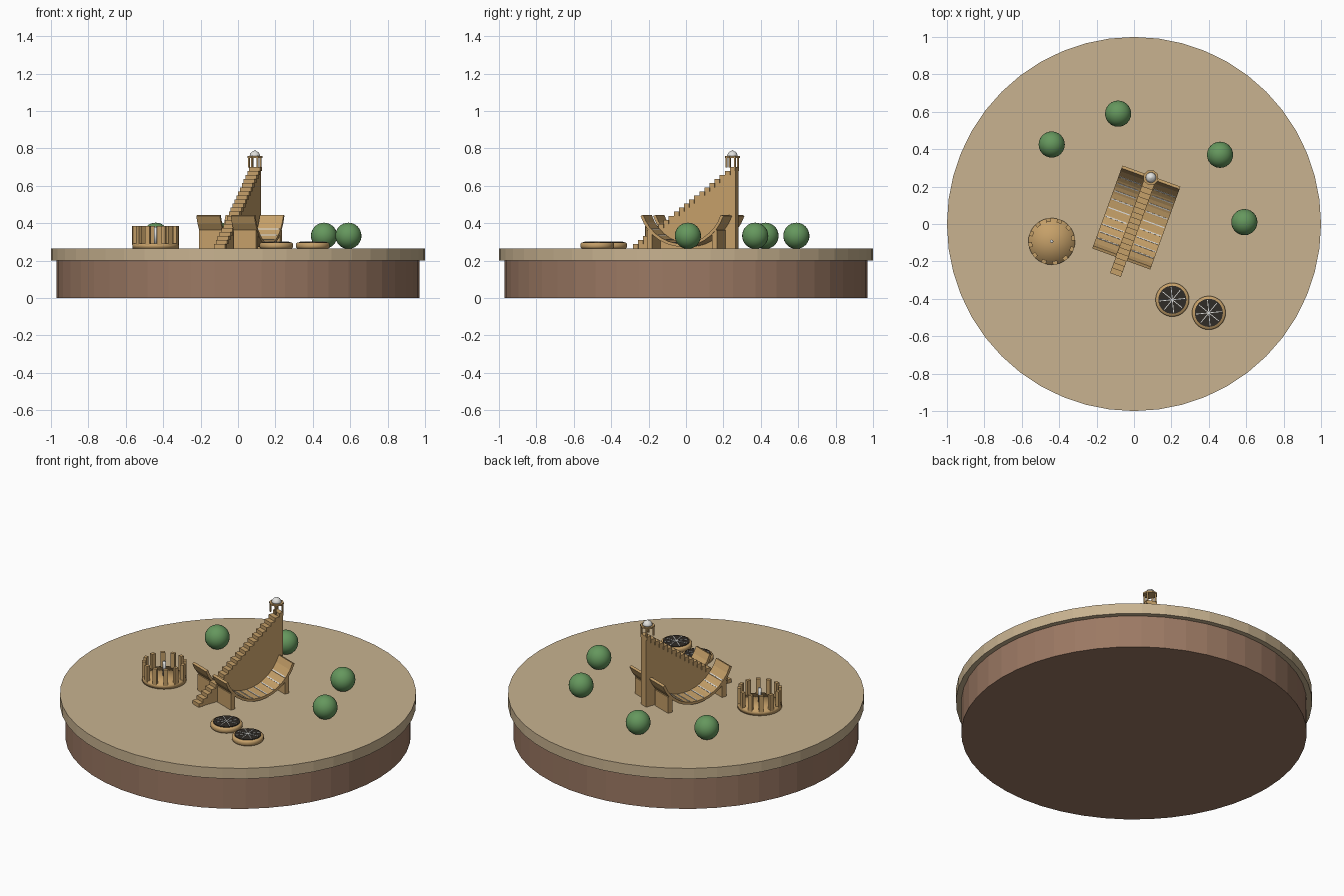
import bpy, bmesh
from math import sin, cos, pi, radians
from mathutils import Matrix, Vector

if "Cube" in bpy.data.objects:
    bpy.data.objects.remove(bpy.data.objects["Cube"], do_unlink=True)


def material(name, rgb):
    m = bpy.data.materials.new(name)
    m.use_nodes = True
    m.diffuse_color = (*rgb, 1)
    bsdf = next(n for n in m.node_tree.nodes if n.type == 'BSDF_PRINCIPLED')
    bsdf.inputs["Base Color"].default_value = (*rgb, 1)
    return m


SAND = material("pale sand", (0.58, 0.45, 0.28))
EARTH = material("brown earth", (0.33, 0.19, 0.125))
STONE = material("ochre stone", (0.56, 0.35, 0.14))
MARBLE = material("white marble", (0.74, 0.74, 0.72))
DARK = material("dark bowl", (0.03, 0.025, 0.02))
LEAF = material("leaf green", (0.13, 0.31, 0.11))
GROUND = 0.265


def finish(name, bm, mat, matrix=Matrix(), smooth=False):
    bmesh.ops.recalc_face_normals(bm, faces=bm.faces)
    for f in bm.faces:
        f.smooth = smooth
    mesh = bpy.data.meshes.new(name)
    bm.to_mesh(mesh)
    bm.free()
    mesh.materials.append(mat)
    ob = bpy.data.objects.new(name, mesh)
    bpy.context.collection.objects.link(ob)
    ob.matrix_world = matrix
    return ob


def box(bm, size, matrix):
    bmesh.ops.create_cube(bm, size=1, matrix=matrix @ Matrix.Diagonal((*size, 1)))


def lathe(bm, profile, sides):
    """Revolve (radius, height) points about z."""
    rings = [[bm.verts.new((r * cos(2 * pi * i / sides), r * sin(2 * pi * i / sides), z))
              for i in range(sides)] for r, z in profile]
    for a, b in zip(rings, rings[1:]):
        for i in range(sides):
            j = (i + 1) % sides
            bm.faces.new((a[i], a[j], b[j], b[i]))
    bmesh.ops.remove_doubles(bm, verts=bm.verts, dist=1e-5)


def prism(bm, points, x0, x1):
    """Extrude a (y, z) outline along x."""
    face = bm.faces.new([bm.verts.new((x0, y, z)) for y, z in points])
    new = bmesh.ops.extrude_face_region(bm, geom=[face])["geom"]
    bmesh.ops.translate(bm, vec=(x1 - x0, 0, 0),
                        verts=[v for v in new if isinstance(v, bmesh.types.BMVert)])


def drum(name, radius, z0, z1, mat, matrix=Matrix(), sides=48, smooth=False):
    bm = bmesh.new()
    lathe(bm, [(0, z0), (radius, z0), (radius, z1), (0, z1)], sides)
    return finish(name, bm, mat, matrix, smooth)


# Round ground plate
drum("earth_base", 0.97, 0, 0.2, EARTH)
drum("sand_plate", 1.0, 0.2, GROUND, SAND)

# Bushes
for i, (x, y) in enumerate([(-0.44, 0.425), (-0.085, 0.59), (0.46, 0.37), (0.59, 0.01)]):
    bm = bmesh.new()
    bmesh.ops.create_uvsphere(bm, u_segments=24, v_segments=16, radius=0.07)
    finish(f"bush_{i + 1}", bm, LEAF, Matrix.Translation((x, y, GROUND + 0.068)), True)

# Large sundial, turned on the plate
DIAL = Matrix.Rotation(radians(-20), 4, 'Z')
STEPS, START, END, TOP = 20, -0.29, 0.29, 0.70
run, rise = (END - START) / STEPS, (TOP - GROUND) / STEPS

# Stepped wall with wider treads
outline = [(START, GROUND)]
treads = bmesh.new()
for i in range(STEPS):
    y, z = START + i * run, GROUND + (i + 1) * rise
    outline += [(y, z), (y + run, z)]
    box(treads, (0.062, run, rise), Matrix.Translation((0, y + run / 2, z - rise / 2 + 0.001)))
outline.append((END, GROUND))
bm = bmesh.new()
prism(bm, outline, -0.025, 0.025)
finish("stair_wall", bm, STONE, DIAL)
finish("stair_treads", treads, STONE, DIAL)

# Curved scale wings, their end piers and marble marks
INNER, OUTER, CENTRE, REACH, SEGS = 0.235, 0.251, 0.525, 70, 14
angles = [radians(-REACH + 2 * REACH * i / SEGS) for i in range(SEGS + 1)]


def arc(radius, values):
    return [(radius * sin(a), CENTRE - radius * cos(a)) for a in values]


OFFSET = 0.037
for side, label in ((1, "left"), (-1, "right")):
    place = DIAL @ Matrix.Translation((0, OFFSET, 0))
    bm = bmesh.new()
    prism(bm, arc(OUTER, angles) + arc(INNER, angles[::-1]), side * 0.031, side * 0.165)
    finish(f"curved_wing_{label}", bm, STONE, place)
    piers, marks = bmesh.new(), bmesh.new()
    for end in (-1, 1):
        box(piers, (0.13, 0.03, 0.1),
            Matrix.Translation((side * 0.098, end * 0.185, GROUND + 0.05)))
    finish(f"wing_piers_{label}", piers, STONE, place)
    for i in range(-4, 5):
        a = radians(i * 12)
        y, z = arc(INNER, [a])[0]
        box(marks, (0.12, 0.006, 0.006),
            Matrix.Translation((side * 0.098, y, z)) @ Matrix.Rotation(a, 4, 'X'))
    finish(f"scale_marks_{label}", marks, MARBLE, place)

# Small domed pavilion on top of the stair
PAVILION = DIAL @ Matrix.Translation((0, 0.264, TOP))
bm = bmesh.new()
for x in (-0.024, 0.024):
    for y in (-0.024, 0.024):
        box(bm, (0.009, 0.009, 0.054), Matrix.Translation((x, y, 0.025)))
finish("pavilion_posts", bm, STONE, PAVILION)
drum("pavilion_roof", 0.042, 0.05, 0.059, STONE, PAVILION, 8)
bm = bmesh.new()
lathe(bm, [(0, 0.059)] + [(0.028 * cos(t * pi / 12), 0.059 + 0.028 * sin(t * pi / 12))
                          for t in range(6)] + [(0, 0.092)], 20)
finish("pavilion_dome", bm, MARBLE, PAVILION, True)

# Round pillar court
COURT = Matrix.Translation((-0.44, -0.093, GROUND))
drum("court_floor", 0.125, 0, 0.028, STONE, COURT, 32, True)
bm = bmesh.new()
for i in range(12):
    box(bm, (0.02, 0.026, 0.1), Matrix.Rotation(2 * pi * (i + 0.3) / 12, 4, 'Z')
        @ Matrix.Translation((0.115, 0, 0.07)))
finish("court_pillars", bm, STONE, COURT)
drum("court_centre_post", 0.009, 0.028, 0.115, MARBLE, COURT, 12, True)

# Two round bowls with spoked dark faces
for i, (x, y) in enumerate([(0.205, -0.405), (0.4, -0.475)]):
    spot = Matrix.Translation((x, y, GROUND))
    bm = bmesh.new()
    lathe(bm, [(0, 0), (0.084, 0), (0.09, 0.008), (0.09, 0.024), (0.084, 0.032), (0, 0.032)], 32)
    rim = finish(f"bowl_rim_{i + 1}", bm, STONE, spot, True)
    drum(f"bowl_face_{i + 1}", 0.075, 0.03, 0.036, DARK, spot, 32)
    bm = bmesh.new()
    for k in range(4):
        box(bm, (0.136, 0.004, 0.003), Matrix.Translation((0, 0, 0.037))
            @ Matrix.Rotation(k * pi / 4 + 0.1, 4, 'Z'))
    finish(f"bowl_spokes_{i + 1}", bm, MARBLE, spot)
